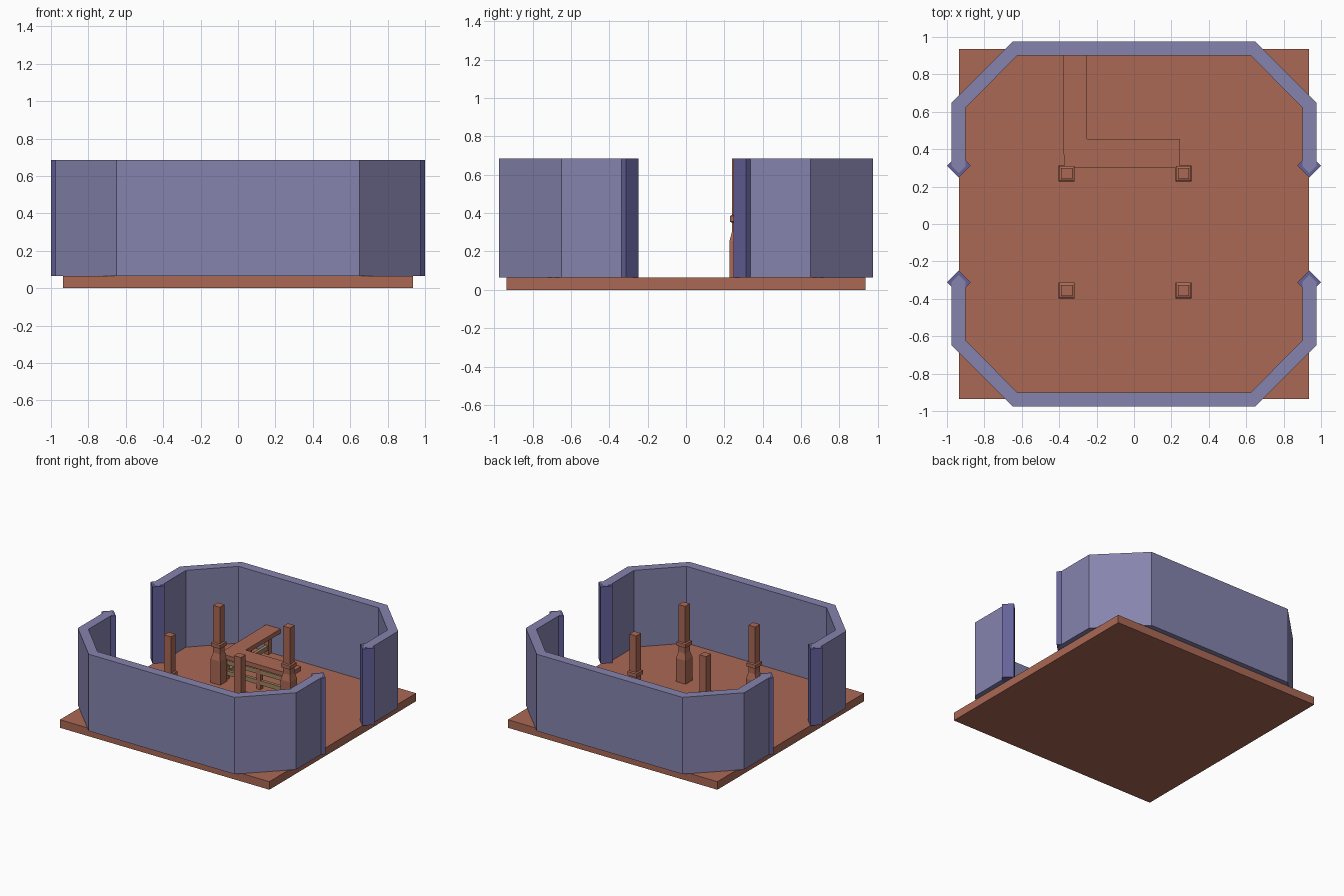
import bpy, bmesh

if "Cube" in bpy.data.objects:
    bpy.data.objects.remove(bpy.data.objects["Cube"])


def material(name, rgb):
    m = bpy.data.materials.new(name)
    m.diffuse_color = (*rgb, 1)
    m.use_nodes = True
    m.node_tree.nodes["Principled BSDF"].inputs["Base Color"].default_value = m.diffuse_color
    return m


CLAY = material("clay", (0.40, 0.14, 0.09))
BLUE = material("wall_blue", (0.24, 0.23, 0.42))
DARK = material("post_blue", (0.13, 0.12, 0.32))
TAN = material("tan", (0.35, 0.23, 0.12))


def finish(name, bm, mat):
    bmesh.ops.recalc_face_normals(bm, faces=bm.faces)
    me = bpy.data.meshes.new(name)
    bm.to_mesh(me)
    bm.free()
    me.materials.append(mat)
    ob = bpy.data.objects.new(name, me)
    bpy.context.collection.objects.link(ob)
    return ob


def prism(name, outline, z0, z1, mat):
    bm = bmesh.new()
    face = bm.faces.new([bm.verts.new((x, y, z0)) for x, y in outline])
    ext = bmesh.ops.extrude_face_region(bm, geom=[face], use_keep_orig=True)
    for v in ext["geom"]:
        if isinstance(v, bmesh.types.BMVert):
            v.co.z = z1
    return finish(name, bm, mat)


def box(name, x0, x1, y0, y1, z0, z1, mat):
    return prism(name, [(x0, y0), (x1, y0), (x1, y1), (x0, y1)], z0, z1, mat)


def square_column(name, cx, cy, profile, mat):
    # stack of square rings given as (half width, height)
    bm = bmesh.new()
    rings = [[bm.verts.new((cx + sx * h, cy + sy * h, z))
              for sx, sy in ((-1, -1), (1, -1), (1, 1), (-1, 1))] for h, z in profile]
    for a, b in zip(rings, rings[1:]):
        for i in range(4):
            j = (i + 1) % 4
            bm.faces.new((a[i], a[j], b[j], b[i]))
    bm.faces.new(rings[0][::-1])
    bm.faces.new(rings[-1])
    return finish(name, bm, mat)


FLOOR, TOP = 0.065, 0.685

# Floor slab
box("floor", -0.935, 0.935, -0.935, 0.935, 0, FLOOR, CLAY)

# Two bent walls with pointed ends, leaving doorways on both sides
half = [(0.975, 0.31), (0.975, 0.65), (0.65, 0.975)]
inner = [(0.625, 0.9), (0.9, 0.622), (0.9, 0.31)]
tip = (0.9375, 0.272)
flip = lambda pts: [(-x, y) for x, y in reversed(pts)]
wall = half + flip(half) + [(-tip[0], tip[1])] + flip(inner) + inner + [tip]
for name, s in (("back_wall", 1), ("front_wall", -1)):
    prism(name, [(x, s * y) for x, y in wall], FLOOR, TOP, BLUE)

# Diamond door posts
r = 0.0635
for sx in (-1, 1):
    for sy in (-1, 1):
        cx, cy = sx * 0.9365, sy * 0.312
        prism("door_post", [(cx - r, cy), (cx, cy - r), (cx + r, cy), (cx, cy + r)],
              FLOOR, TOP - 0.001, DARK)

# Pillars with wide bases and a collar
profile = [(0.043, FLOOR), (0.043, 0.255), (0.03, 0.305), (0.03, 0.35), (0.041, 0.355),
           (0.041, 0.385), (0.03, 0.39), (0.03, TOP)]
for x in (-0.36, 0.265):
    for y in (-0.355, 0.27):
        square_column("pillar", x, y, profile, CLAY)

# L-shaped counter top
prism("counter_top", [(-0.375, 0.3), (0.245, 0.3), (0.245, 0.455), (-0.25, 0.455),
                      (-0.25, 0.9), (-0.38, 0.9)], 0.245, 0.28, CLAY)

# Counter rails and legs
for z in (0.1, 0.185):
    box("counter_front_rail", -0.36, 0.235, 0.335, 0.36, z, z + 0.035, TAN)
    box("counter_side_rail", -0.36, -0.335, 0.36, 0.9, z, z + 0.035, TAN)
for x, y in ((-0.35, 0.348), (-0.05, 0.348), (0.222, 0.348), (-0.348, 0.63), (-0.348, 0.88)):
    box("counter_leg", x - 0.018, x + 0.018, y - 0.018, y + 0.018, FLOOR, 0.245, CLAY)
